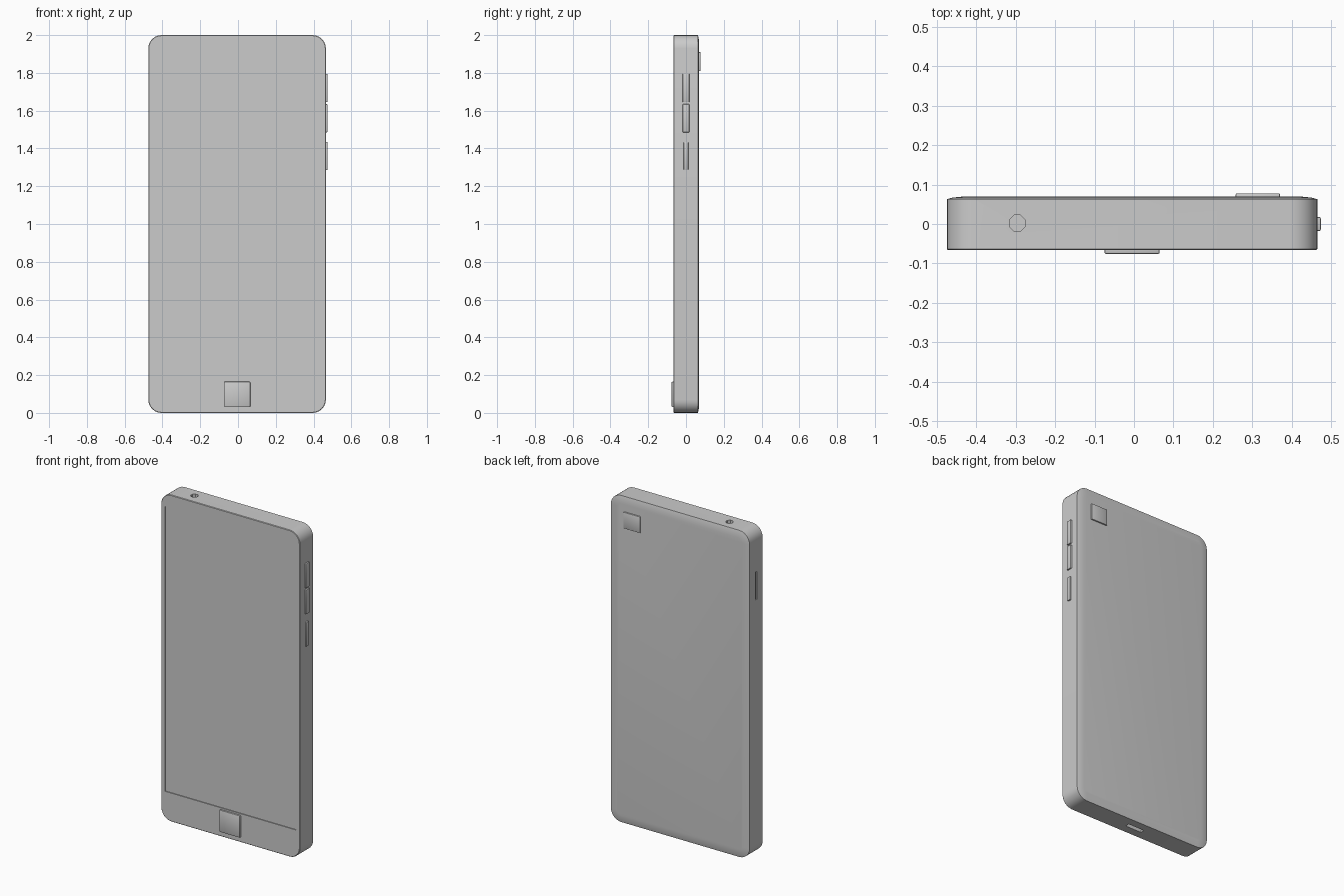
import bpy, bmesh, math

old = bpy.data.objects.get("Cube")
if old:
    bpy.data.objects.remove(old, do_unlink=True)

# One plain grey for every part
grey = bpy.data.materials.new("light grey")
grey.use_nodes = True
colour = (0.6, 0.6, 0.6, 1)
grey.diffuse_color = colour
grey.node_tree.nodes["Principled BSDF"].inputs["Base Color"].default_value = colour


def finish(name, bm):
    bmesh.ops.recalc_face_normals(bm, faces=bm.faces)
    mesh = bpy.data.meshes.new(name)
    bm.to_mesh(mesh)
    bm.free()
    mesh.materials.append(grey)
    obj = bpy.data.objects.new(name, mesh)
    bpy.context.collection.objects.link(obj)
    return obj


def shade(obj):
    bpy.ops.object.select_all(action="DESELECT")
    obj.select_set(True)
    bpy.context.view_layer.objects.active = obj
    bpy.ops.object.shade_smooth_by_angle(angle=math.radians(35))


def rounded_outline(half_w, half_h, radius, steps=6):
    """Closed outline of a rounded rectangle around the origin."""
    points = []
    for quarter, (sx, sz) in enumerate([(1, 1), (-1, 1), (-1, -1), (1, -1)]):
        for i in range(steps + 1):
            a = math.pi / 2 * (quarter + i / steps)
            points.append((sx * (half_w - radius) + radius * math.cos(a),
                           sz * (half_h - radius) + radius * math.sin(a)))
    return points


def box(name, lo, hi, bevel=0):
    bm = bmesh.new()
    bmesh.ops.create_cube(bm, size=1)
    for v in bm.verts:
        v.co = [(a + b) / 2 + c * (b - a) for a, b, c in zip(lo, hi, v.co)]
    if bevel:
        bmesh.ops.bevel(bm, geom=bm.edges[:], offset=bevel, segments=2,
                        profile=0.5, affect="EDGES")
    obj = finish(name, bm)
    shade(obj)
    return obj


# Body: rounded outline lofted from front to back with a softly domed rear
bm = bmesh.new()
rings = []
for y, inset in [(-0.066, 0.003), (-0.063, 0), (0.063, 0), (0.067, 0.015), (0.07, 0.045)]:
    outline = rounded_outline(0.47 - inset, 1 - inset, 0.07 - inset)
    rings.append([bm.verts.new((x - 0.005, y, z + 1)) for x, z in outline])
for a, b in zip(rings, rings[1:]):
    for i in range(len(a)):
        j = (i + 1) % len(a)
        bm.faces.new((a[i], a[j], b[j], b[i]))
bm.faces.new(rings[0])
bm.faces.new(rings[-1])
body = finish("body", bm)

# Recesses: screen, headphone socket, charging port, card slot
cutters = [
    box("screen_cutter", (-0.449, -0.1, 0.175), (0.439, -0.061, 1.92)),
    box("port_cutter", (-0.06, -0.012, -0.05), (0.05, 0.014, 0.03)),
    box("slot_cutter", (-0.55, -0.008, 1.57), (-0.469, 0.008, 1.74)),
]
bm = bmesh.new()
bmesh.ops.create_cone(bm, cap_ends=True, segments=8, radius1=0.022,
                      radius2=0.022, depth=0.1)
for v in bm.verts:
    x, y, z = v.co
    a = math.pi / 8
    v.co = (x * math.cos(a) - y * math.sin(a) - 0.296,
            x * math.sin(a) + y * math.cos(a) + 0.002, z + 2)
cutters.append(finish("socket_cutter", bm))

bpy.context.view_layer.objects.active = body
for cutter in cutters:
    mod = body.modifiers.new("recess", "BOOLEAN")
    mod.operation = "DIFFERENCE"
    mod.solver = "EXACT"
    mod.object = cutter
    bpy.ops.object.modifier_apply(modifier=mod.name)
    bpy.data.objects.remove(cutter, do_unlink=True)
shade(body)

# Raised keys and camera
box("home_button", (-0.075, -0.076, 0.03), (0.065, -0.055, 0.165), 0.004)
box("camera_bump", (0.258, 0.05, 1.81), (0.37, 0.078, 1.91), 0.003)
for name, half, bottom in [("volume_up", 0.018, 1.645), ("volume_down", 0.018, 1.485),
                           ("power_button", 0.012, 1.285)]:
    box(name, (0.45, -half, bottom), (0.474, half, bottom + 0.15), 0.004)
